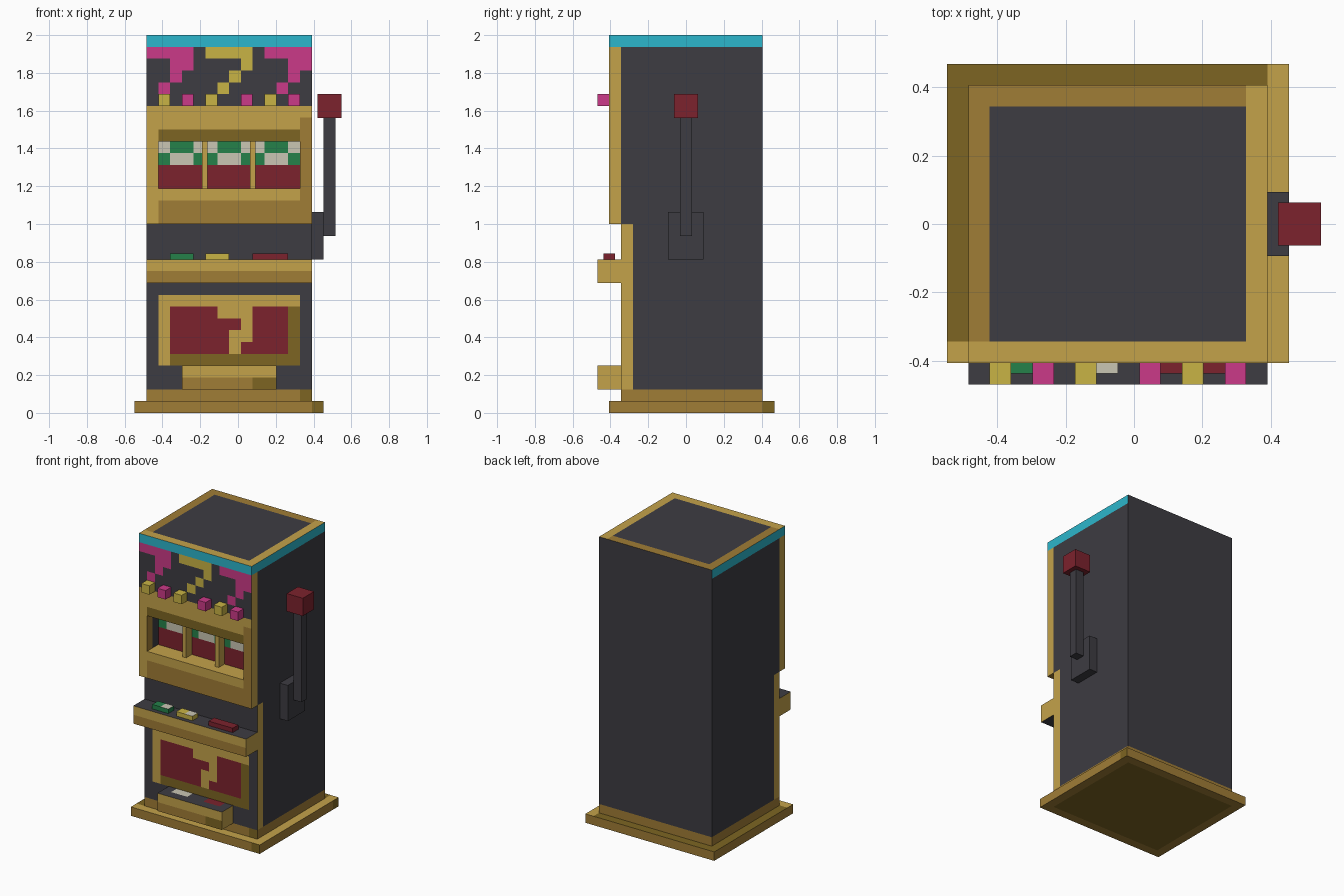
import bpy, bmesh, math
from mathutils import Vector

if "Cube" in bpy.data.objects:
    bpy.data.objects.remove(bpy.data.objects["Cube"])

U = 0.0625                              # one cell of the block grid
ORIGIN = Vector((-0.547, -0.469, 0.0))


def linear(h):
    out = []
    for k in (0, 2, 4):
        c = int(h[k:k + 2], 16) / 255
        out.append(c / 12.92 if c <= 0.04045 else ((c + 0.055) / 1.055) ** 2.4)
    return (*out, 1.0)


COLOURS = {"charcoal": "3d3c42", "gold": "c4a24a", "bronze": "a07d36", "dark_bronze": "7d6522",
           "red": "7c222d", "green": "25814a", "ivory": "cac6b4", "cyan": "2cb6cc",
           "pink": "cb3a88", "yellow": "c9b445"}
MATS = {}
for key, code in COLOURS.items():
    MATS[key] = bpy.data.materials.new(key)
    MATS[key].diffuse_color = linear(code)


def cut(bm, axis, values):
    for v in values:
        co, no = Vector((0, 0, 0)), Vector((0, 0, 0))
        co[axis], no[axis] = v, 1
        bmesh.ops.bisect_plane(bm, geom=bm.verts[:] + bm.edges[:] + bm.faces[:],
                               plane_co=co, plane_no=no)


def finish(name, bm, paint):
    """Colour faces by rule in grid units, then scale into place."""
    bmesh.ops.recalc_face_normals(bm, faces=bm.faces[:])
    used = []
    for f in bm.faces:
        key = paint(f.calc_center_median(), f.normal) if callable(paint) else paint
        if key not in used:
            used.append(key)
        f.material_index = used.index(key)
    for v in bm.verts:
        v.co = v.co * U + ORIGIN
    me = bpy.data.meshes.new(name)
    bm.to_mesh(me)
    bm.free()
    for key in used:
        me.materials.append(MATS[key])
    ob = bpy.data.objects.new(name, me)
    bpy.context.collection.objects.link(ob)


def block(name, lo, hi, paint):
    """Box between two grid corners; cut along cells when painted by rule."""
    bm = bmesh.new()
    bmesh.ops.create_cube(bm, size=1)
    lo, hi = Vector(lo), Vector(hi)
    for v in bm.verts:
        v.co = Vector([(lo[a] + hi[a]) / 2 + v.co[a] * (hi[a] - lo[a]) for a in range(3)])
    if callable(paint):
        for a in range(3):
            cut(bm, a, range(math.floor(lo[a]) + 1, math.ceil(hi[a])))
    finish(name, bm, paint)


# Painted cell art, one character per cell
KEY = {"M": "pink", "Y": "yellow", "G": "green", "W": "ivory", "R": "red", ".": "charcoal", "o": "gold"}
SIGN = {30: "MMMM.YYYY.MMMM", 29: "..MM....Y...MM", 28: "..M....Y....M.",
        27: ".M....Y....M..", 26: "." * 14}
REELS = {22: "WGGW" * 3, 21: "GWWG" * 3, 20: "R" * 12, 19: "R" * 12}
BELLY = {8: "RRRRoooRRR", 7: "RRRRRRoRRR", 6: "RRRRRoooRR", 5: "RRRRRoRRRR"}
BELLY[8] = "RRRRoooRRR"
BELLY[6] = "RRRRRooRRR"


def front_colour(x, z):
    if z >= 31:
        return "cyan"
    if z >= 26:                                         # sign
        return KEY[SIGN[z][x - 1]]
    if z >= 16:                                         # reel surround
        if z == 23 and 2 <= x < 14:
            return "dark_bronze"
        if x == 14 and 17 <= z < 25:
            return "bronze"
        return "bronze" if z < 18 and x >= 2 else "gold"
    if 4 <= z < 10 and 2 <= x < 14:                     # belly panel
        if z in BELLY and 3 <= x < 13:
            return KEY[BELLY[z][x - 3]]
        if (z == 4 and x > 2) or (x == 13 and z < 9):
            return "dark_bronze"
        return "gold"
    return "charcoal"


def cabinet_paint(c, n):
    x, y, z = (math.floor(v + 1e-4) for v in c)
    if n.y < -0.5:
        if c.y > 2.9:
            return KEY[REELS[z][x - 2]]
        return front_colour(x, z)
    if n.y > 0.5:
        return "charcoal"
    if n.z > 0.5 and c.z > 31.5:                        # roof rim
        if y < 2 or x >= 14:
            return "gold"
        return "bronze" if x < 2 or y >= 13 else "charcoal"
    if 1.5 < c.x < 14.5 and 18.5 < c.z < 23.5 and c.y < 3:   # window walls
        if n.z > 0.5:
            return "gold"
        return "bronze" if c.y < 2 else "charcoal"
    if abs(n.x) > 0.5:                                  # cabinet sides
        if c.z > 31:
            return "cyan"
        return "gold" if c.y < (2 if c.z > 16 else 3) else "charcoal"
    return "bronze"


# Cabinet: side profile swept across, with a sunken reel window
bm = bmesh.new()
profile = [(2, 2), (14, 2), (14, 32), (1, 32), (1, 16), (2, 16)]
side = bm.faces.new([bm.verts.new((1, y, z)) for y, z in profile])
ext = bmesh.ops.extrude_face_region(bm, geom=[side], use_keep_orig=True)
bmesh.ops.translate(bm, vec=(14, 0, 0), verts=[g for g in ext["geom"] if isinstance(g, bmesh.types.BMVert)])
bmesh.ops.recalc_face_normals(bm, faces=bm.faces[:])
cut(bm, 0, range(2, 15))
cut(bm, 2, range(3, 32))
window = [f for f in bm.faces if f.normal.y < -0.5
          and 2 < f.calc_center_median().x < 14 and 19 < f.calc_center_median().z < 23]
ext = bmesh.ops.extrude_face_region(bm, geom=window)
bmesh.ops.translate(bm, vec=(0, 2, 0), verts=[g for g in ext["geom"] if isinstance(g, bmesh.types.BMVert)])
bmesh.ops.delete(bm, geom=[f for f in window if f.is_valid], context="FACES")
cut(bm, 1, (2, 3, 13))
finish("cabinet", bm, cabinet_paint)

# Reel dividers
for k, x in enumerate((5.7, 9.75)):
    block(f"reel_divider_{k + 1}", (x, 2, 19), (x + 0.47, 3, 23), "gold")


# Stepped plinth
def plinth_paint(c, n):
    if n.z > 0.5:
        return "gold" if c.y < 2 or c.x > 15 else "dark_bronze"
    if n.z < -0.5:
        return "dark_bronze" if 1 < c.x < 15 and 2 < c.y < 14 else "bronze"
    if (n.y < -0.5 and c.x > 15) or (n.x > 0.5 and c.y > 14):
        return "dark_bronze"
    return "bronze"


block("plinth", (0, 1, 0), (16, 15, 1), plinth_paint)
block("plinth_step", (1, 2, 1), (15, 14, 2),
      lambda c, n: "dark_bronze" if n.y < -0.5 and c.x > 14 else "bronze")


# Button shelf
def shelf_paint(c, n):
    if abs(n.z) > 0.5:
        return "charcoal"
    return "bronze" if n.y < -0.5 and c.z < 12 else "gold"


block("button_shelf", (1, 0, 11), (15, 2, 13), shelf_paint)


def half_ivory(colour, split):
    return lambda c, n: "ivory" if n.z > 0.5 and c.x > split else colour


block("green_button", (3, 0.5, 13), (5, 1.5, 13.5), half_ivory("green", 4))
block("yellow_button", (6, 0.5, 13), (8, 1.5, 13.5), half_ivory("yellow", 7))
block("red_button", (10, 0.5, 13), (13, 1.5, 13.5), "red")


# Coin tray
def tray_paint(c, n):
    if n.z > 0.5:
        if c.y > 1 and 5 < c.x < 7:
            return "ivory"
        return "red" if c.y > 1 and 9 < c.x < 11 else "charcoal"
    if n.y < -0.5 and c.z < 3:
        return "dark_bronze" if c.x > 10 else "bronze"
    return "gold"


block("coin_tray", (4, 0, 2), (12, 2, 4), tray_paint)

# Sign lamps
for k, x in enumerate((2, 4, 6, 9, 11, 13)):
    block(f"sign_lamp_{k + 1}", (x, 0, 26), (x + 1, 1, 27), "pink" if k % 2 else "yellow")

# Pull lever
block("lever_bracket", (15, 6, 13), (16, 9, 17), "charcoal")
block("lever_rod", (16, 7, 15), (17, 8, 25), "charcoal")
block("lever_knob", (15.5, 6.5, 25), (17.5, 8.5, 27), "red")

for m in bpy.data.materials:
    if m.users and not m.is_grease_pencil:
        m.use_nodes = True
        m.node_tree.nodes["Principled BSDF"].inputs["Base Color"].default_value = m.diffuse_color
